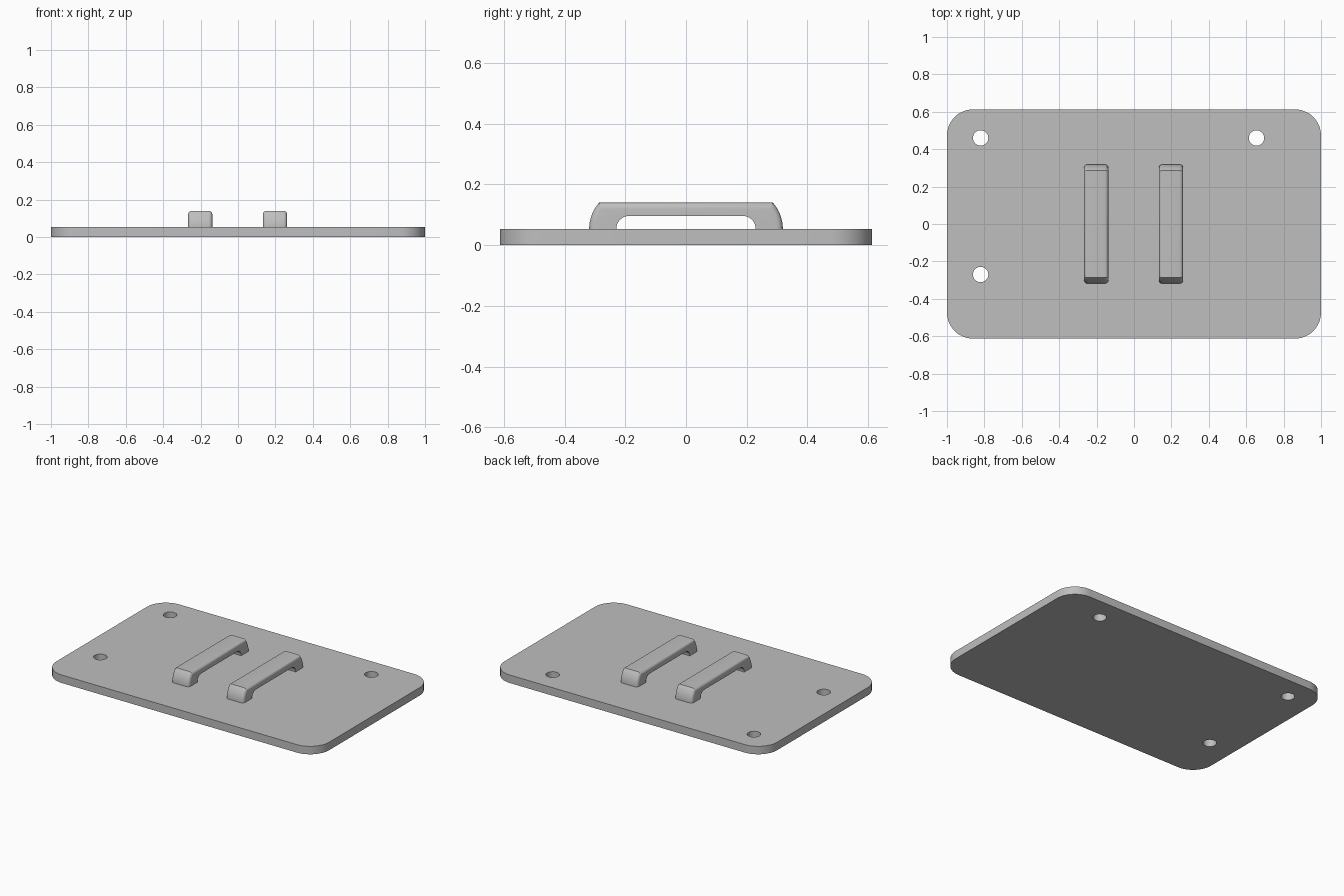
import bpy, bmesh
from math import sin, cos, pi, radians, asin

cube = bpy.data.objects.get("Cube")
if cube:
    bpy.data.objects.remove(cube, do_unlink=True)

grey = bpy.data.materials.new("plain grey")
grey.use_nodes = True
colour = (0.52, 0.52, 0.52, 1)
grey.diffuse_color = colour
grey.node_tree.nodes["Principled BSDF"].inputs["Base Color"].default_value = colour

THICK, TOP = 0.053, 0.14


def arc(cx, cy, r, start, end, steps):
    return [(cx + r * cos(start + (end - start) * i / steps),
             cy + r * sin(start + (end - start) * i / steps)) for i in range(steps + 1)]


def extruded(name, points, to_3d, offset):
    """Closed 2D outline mapped to 3D and extruded by offset."""
    bm = bmesh.new()
    face = bm.faces.new([bm.verts.new(to_3d(*p)) for p in points])
    moved = bmesh.ops.extrude_face_region(bm, geom=[face])["geom"]
    bmesh.ops.translate(bm, vec=offset, verts=[v for v in moved if isinstance(v, bmesh.types.BMVert)])
    bmesh.ops.recalc_face_normals(bm, faces=bm.faces)
    mesh = bpy.data.meshes.new(name)
    bm.to_mesh(mesh)
    bm.free()
    mesh.materials.append(grey)
    obj = bpy.data.objects.new(name, mesh)
    bpy.context.collection.objects.link(obj)
    return obj


def smooth(obj, angle):
    bpy.ops.object.select_all(action="DESELECT")
    obj.select_set(True)
    bpy.context.view_layer.objects.active = obj
    bpy.ops.object.shade_smooth_by_angle(angle=radians(angle))


# Base plate with rounded corners
hx, hy, r = 1.0, 0.613, 0.14
outline = []
for i, (sx, sy) in enumerate([(1, 1), (-1, 1), (-1, -1), (1, -1)]):
    outline += arc(sx * (hx - r), sy * (hy - r), r, i * pi / 2, (i + 1) * pi / 2, 12)
plate = extruded("base_plate", outline, lambda x, y: (x, y, 0), (0, 0, THICK))

# Three through holes
for i, (x, y) in enumerate([(-0.82, 0.46), (0.655, 0.46), (-0.82, -0.27)]):
    cutter = extruded(f"hole_cutter_{i + 1}", arc(x, y, 0.041, 0, 2 * pi, 32)[:-1],
                      lambda a, b: (a, b, -0.1), (0, 0, 0.3))
    cutter.hide_render = True
    cutter.hide_set(True)
    cut = plate.modifiers.new("hole", "BOOLEAN")
    cut.operation, cut.solver, cut.object = "DIFFERENCE", "EXACT", cutter

# Bake the holes into the plate, then drop the cutters
evaluated = plate.evaluated_get(bpy.context.evaluated_depsgraph_get())
plate.data = bpy.data.meshes.new_from_object(evaluated)
plate.modifiers.clear()
for obj in [o for o in bpy.data.objects if o.name.startswith("hole_cutter")]:
    bpy.data.objects.remove(obj, do_unlink=True)
smooth(plate, 30)

# Handle side profile: curved outer ends cut by a flat top, rounded opening
cy, outer_r, inner_r = 0.188, 0.131, 0.041
rise = asin((TOP - THICK) / outer_r)
outer = [(cy + outer_r, THICK - 0.004)] + arc(cy, THICK, outer_r, 0, rise, 8)
inner = [(cy + inner_r, THICK - 0.004)] + arc(cy, THICK + 0.002, inner_r, 0, pi / 2, 8)
flip = lambda pts: [(-y, z) for y, z in reversed(pts)]
profile = outer + flip(outer) + [(-y, z) for y, z in inner] + list(reversed(inner))

# Two handles with softened outer long edges
WIDTH = 0.13
for name, x in [("right_handle", -0.202), ("left_handle", 0.198)]:
    handle = extruded(name, profile, lambda y, z: (x - WIDTH / 2, y, z), (WIDTH, 0, 0))
    bm = bmesh.new()
    bm.from_mesh(handle.data)

    def on_outside(v):
        y, z = abs(v.co.y), v.co.z
        return z > TOP - 0.001 or y > cy and (y - cy) ** 2 + (z - THICK) ** 2 > (outer_r * 0.95) ** 2

    edges = [e for e in bm.edges if all(on_outside(v) for v in e.verts)
             and abs(e.verts[0].co.x - e.verts[1].co.x) < 0.001]
    bmesh.ops.bevel(bm, geom=edges, offset=0.02, segments=5, profile=0.5, affect="EDGES")
    bm.to_mesh(handle.data)
    bm.free()
    smooth(handle, 35)
